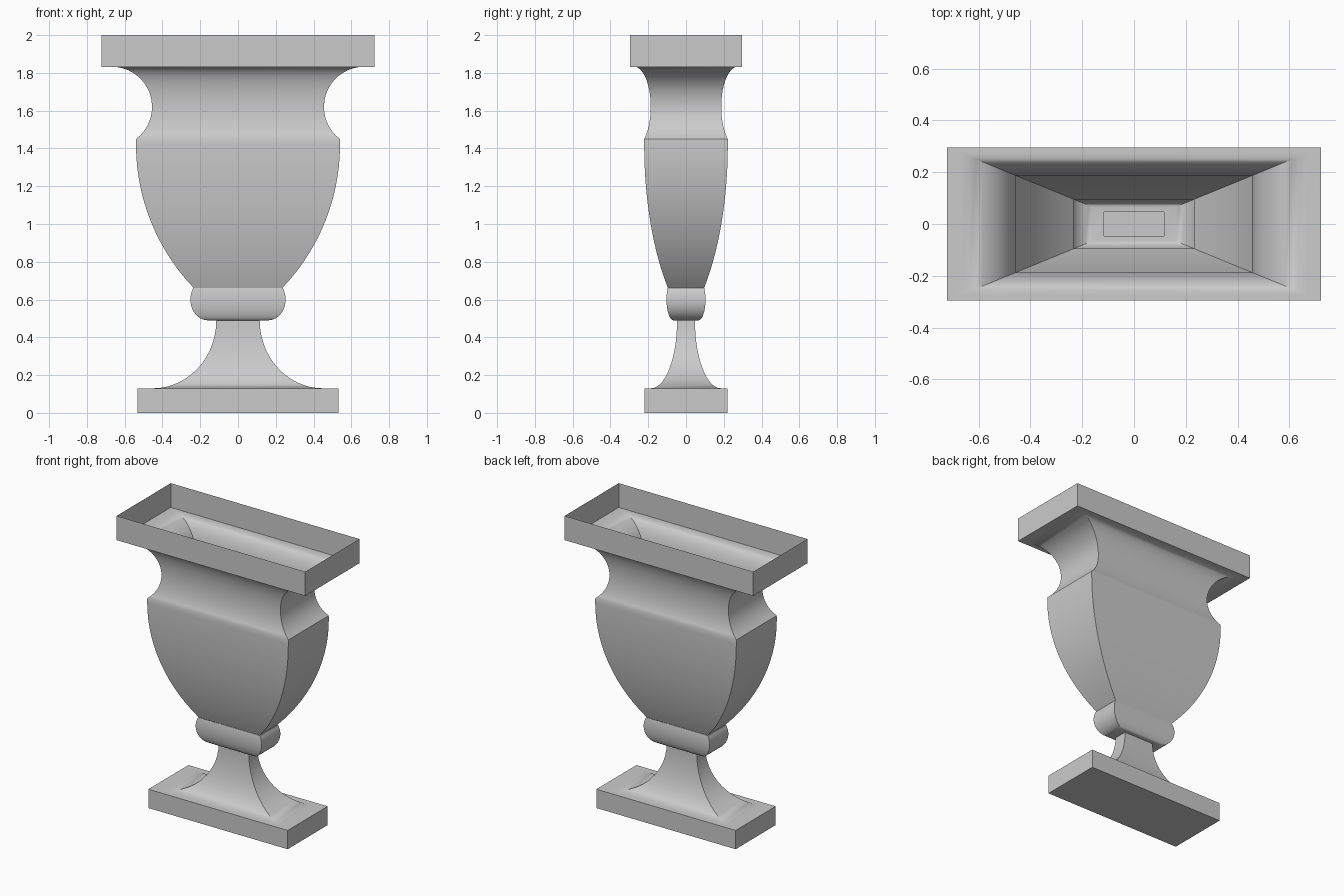
import bpy
import bmesh
from math import sin, cos, radians, asin, degrees

DEPTH = 0.41  # depth of every cross-section relative to its width

cube = bpy.data.objects.get("Cube")
if cube:
    bpy.data.objects.remove(cube, do_unlink=True)

stone = bpy.data.materials.new("grey_stone")
stone.use_nodes = True
colour = (0.6, 0.6, 0.6, 1)
stone.diffuse_color = colour
stone.node_tree.nodes["Principled BSDF"].inputs["Base Color"].default_value = colour


def arc(cx, cz, rx, rz, start, end, steps=14):
    """Points (half width, height) along an elliptical arc, angles in degrees."""
    angles = [radians(start + (end - start) * i / steps) for i in range(steps + 1)]
    return [(cx + rx * cos(a), cz + rz * sin(a)) for a in angles]


def loft(name, profile, floor=False):
    """Sweep a profile, listed from bottom to top, round a rectangular plan."""
    bm = bmesh.new()
    corners = ((-1, -1), (1, -1), (1, 1), (-1, 1))
    rings = [[bm.verts.new((sx * w, sy * w * DEPTH, z)) for sx, sy in corners]
             for w, z in profile]
    for low, high in zip(rings, rings[1:]):
        for i in range(4):
            j = (i + 1) % 4
            bm.faces.new((low[i], low[j], high[j], high[i]))
    if floor:
        bm.faces.new(rings[0][::-1])
    mesh = bpy.data.meshes.new(name)
    bm.to_mesh(mesh)
    bm.free()
    mesh.materials.append(stone)
    obj = bpy.data.objects.new(name, mesh)
    bpy.context.collection.objects.link(obj)
    bpy.ops.object.select_all(action='DESELECT')
    obj.select_set(True)
    bpy.context.view_layer.objects.active = obj
    bpy.ops.object.shade_smooth_by_angle(angle=radians(30))
    return obj


# Plinth: closed underneath
loft("plinth", [(0.533, 0), (0.533, 0.13)], floor=True)

# Flared foot with the ledge that covers the plinth
loft("foot", [(0.533, 0.13)] + arc(0.45, 0.49, 0.335, 0.36, 270, 180))

# Rounded collar, with its underside reaching in to the stem
top = degrees(asin(0.06 / 0.11))
loft("collar", [(0.115, 0.49)] + arc(0.16, 0.60, 0.092, 0.11, -90, top))

# Bowl and hollow neck in one sheet, ending in the underside of the rim
low = degrees(asin(0.76 / 1.094))
bowl = arc(0.54 - 1.094, 1.42, 1.094, 1.094, -low, 0)
neck = arc(0.6675, 1.62, 0.2125, 0.2125, 233, 90, 18)
loft("bowl", bowl + neck + [(0.722, 1.8325)])

# Upright rim, open at the top
loft("rim", [(0.722, 1.8325), (0.722, 2.0)])
